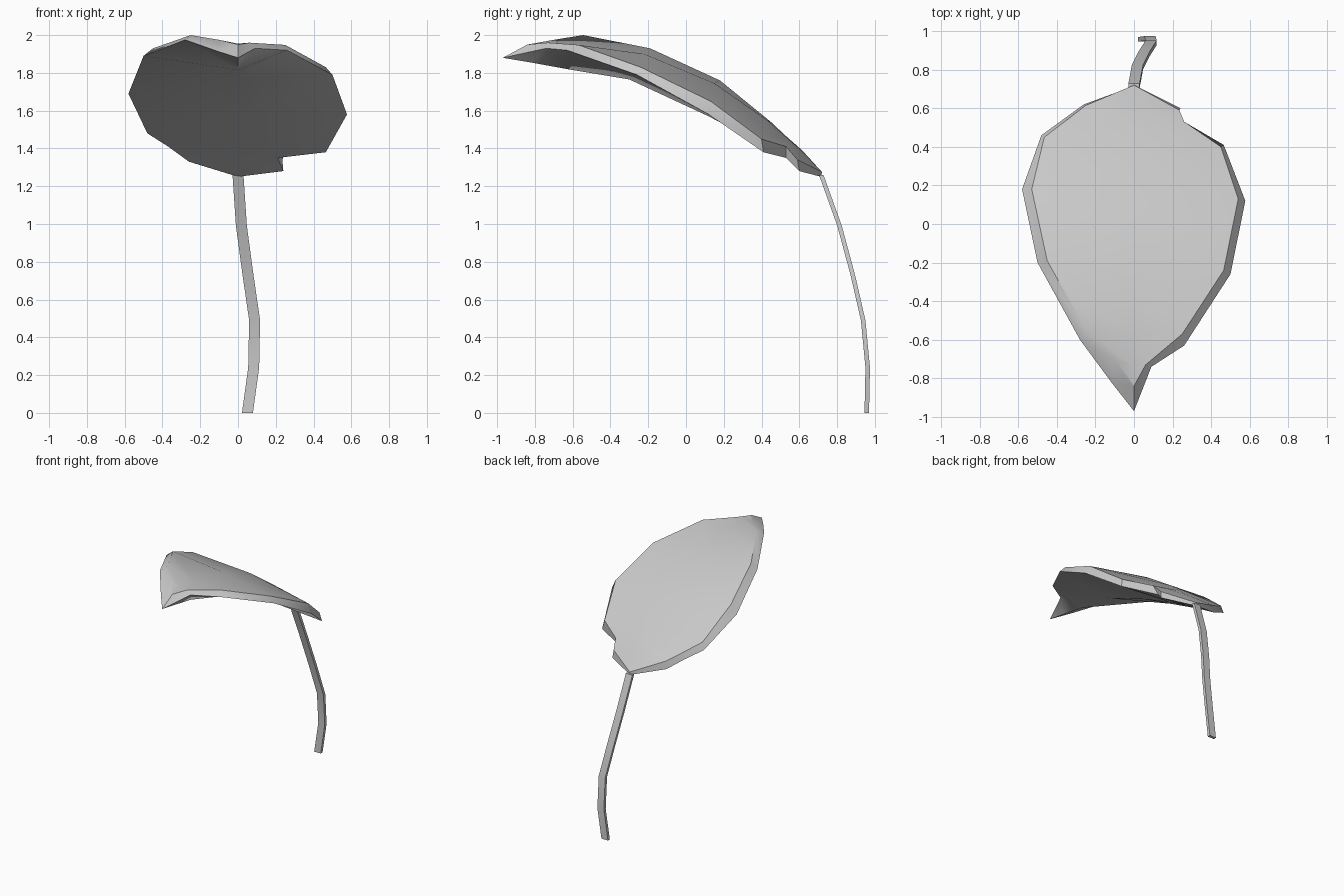
import bpy, bmesh

if "Cube" in bpy.data.objects:
    bpy.data.objects.remove(bpy.data.objects["Cube"])

# Each leaf station: left edge x, y, z | midrib y, z | right edge x, y, z
UNDER = [
    (-.26, .62, 1.33, .60, 1.31, .24, .60, 1.28),
    (-.37, .54, 1.41, .52, 1.355, .21, .53, 1.35),
    (-.48, .46, 1.48, .42, 1.41, .465, .41, 1.38),
    (-.58, .18, 1.69, .12, 1.57, .577, .12, 1.58),
    (-.50, -.20, 1.89, -.30, 1.765, .50, -.26, 1.79),
    (-.28, -.60, 1.975, -.60, 1.815, .26, -.63, 1.92),
    (-.11, -.83, 1.915, -.82, 1.855, .09, -.74, 1.93),
]
UPPER = [
    (-.25, .615, 1.39, .61, 1.39, .235, .59, 1.34),
    (-.36, .53, 1.465, .53, 1.46, .26, .53, 1.41),
    (-.465, .45, 1.54, .43, 1.55, .45, .40, 1.45),
    (-.53, .18, 1.76, .15, 1.745, .54, .13, 1.65),
    (-.45, -.19, 1.93, -.22, 1.90, .465, -.24, 1.83),
    (-.25, -.545, 2.0, -.56, 1.95, .25, -.57, 1.948),
    (-.10, -.70, 1.975, -.74, 1.955, .06, -.73, 1.96),
]


def finish(name, bm, angle):
    bmesh.ops.recalc_face_normals(bm, faces=bm.faces)
    me = bpy.data.meshes.new(name)
    bm.to_mesh(me)
    bm.free()
    ob = bpy.data.objects.new(name, me)
    bpy.context.collection.objects.link(ob)
    bpy.ops.object.select_all(action='DESELECT')
    bpy.context.view_layer.objects.active = ob
    ob.select_set(True)
    bpy.ops.object.shade_smooth_by_angle(angle=angle)


def leaf_skin(bm, stations, base, tip):
    """One side of the blade; returns its outline loop."""
    b, t = bm.verts.new(base), bm.verts.new(tip)
    rows = [[bm.verts.new(s[:3]), bm.verts.new((0, s[3], s[4])), bm.verts.new(s[5:])]
            for s in stations]
    for i in (0, 1):
        bm.faces.new((b, rows[0][i], rows[0][i + 1]))
        bm.faces.new((t, rows[-1][i], rows[-1][i + 1]))
        for p, q in zip(rows, rows[1:]):
            bm.faces.new((p[i], q[i], q[i + 1], p[i + 1]))
    return [b] + [r[0] for r in rows] + [t] + [r[2] for r in reversed(rows)]


# Leaf blade: wide underside, narrower top, sloping rim between
bm = bmesh.new()
low = leaf_skin(bm, UNDER, (0, .715, 1.25), (0, -.97, 1.88))
top = leaf_skin(bm, UPPER, (0, .72, 1.275), (0, -.84, 1.95))
n = len(low)
for i in range(n):
    j = (i + 1) % n
    bm.faces.new((low[i], low[j], top[j], top[i]))
finish("leaf_blade", bm, 0.6)

# Stem: flat four-sided section swept along a bent path
PATH = [(.05, .957, 0), (.083, .962, .24), (.088, .938, .49),
        (.053, .883, .73), (.018, .813, .99), (0, .716, 1.26)]
bm = bmesh.new()
rings = [[bm.verts.new((x + sx * .029, y + sy * .012, z))
          for sx, sy in ((-1, -1), (1, -1), (1, 1), (-1, 1))] for x, y, z in PATH]
for p, q in zip(rings, rings[1:]):
    for i in range(4):
        j = (i + 1) % 4
        bm.faces.new((p[i], p[j], q[j], q[i]))
bm.faces.new(rings[0])
bm.faces.new(rings[-1])
finish("stem", bm, 0.6)
